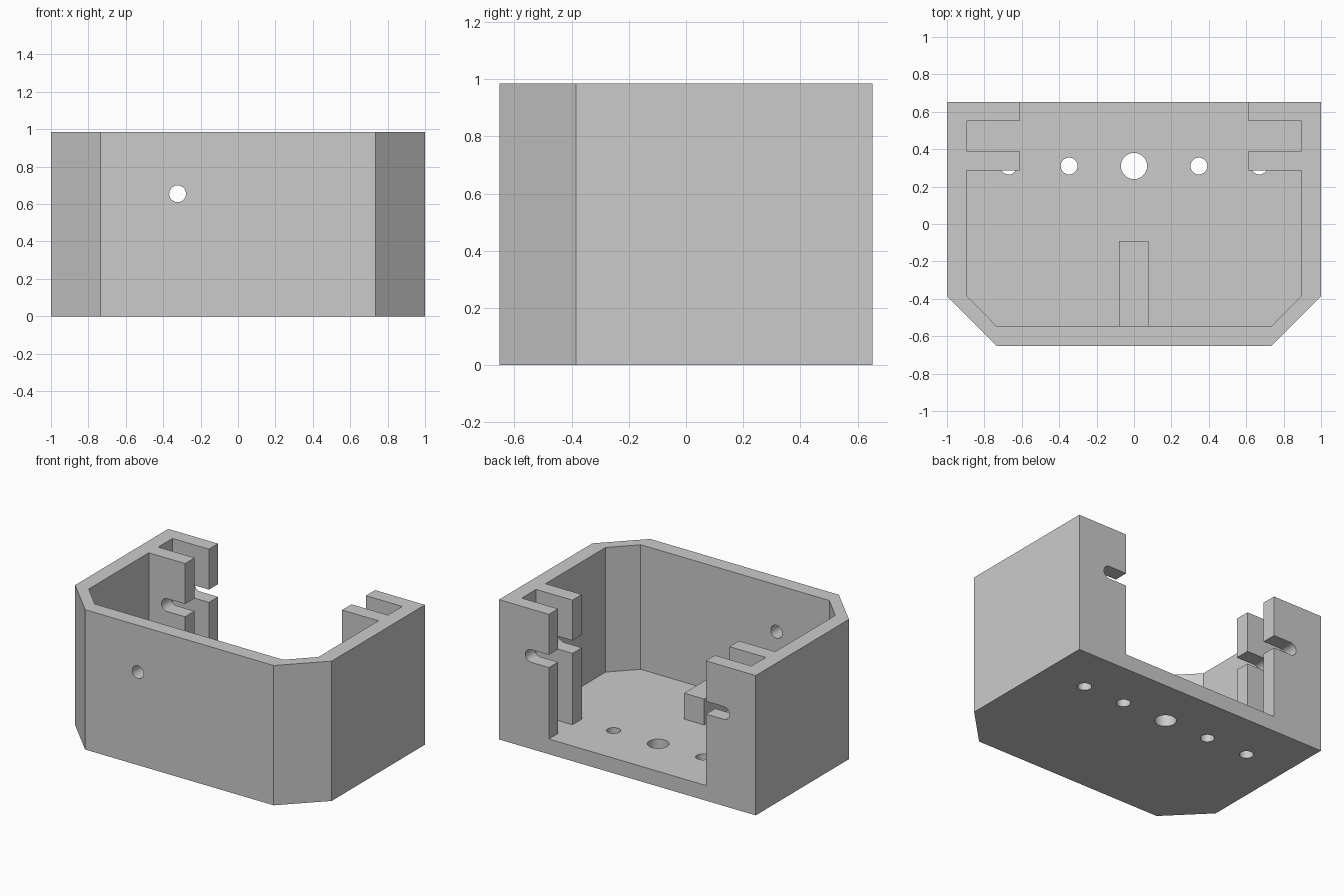
import bpy, bmesh
from math import sin, cos, pi, radians
from mathutils import Matrix

cube = bpy.data.objects.get("Cube")
if cube:
    bpy.data.objects.remove(cube, do_unlink=True)

HEIGHT, FLOOR, HOLE_Z = 0.985, 0.107, 0.655
BACK = 0.652

grey = bpy.data.materials.new("light grey")
grey.use_nodes = True
grey.diffuse_color = (0.6, 0.6, 0.6, 1)
grey.node_tree.nodes["Principled BSDF"].inputs["Base Color"].default_value = (0.6, 0.6, 0.6, 1)


def prism(name, points, start, end, along_y=False):
    """Extrude an outline along z, or an x-z outline along y."""
    bm = bmesh.new()
    face = bm.faces.new([bm.verts.new((a, b, start)) for a, b in points])
    grown = bmesh.ops.extrude_face_region(bm, geom=[face])["geom"]
    tops = [g for g in grown if isinstance(g, bmesh.types.BMVert)]
    bmesh.ops.translate(bm, verts=tops, vec=(0, 0, end - start))
    if along_y:
        swap = Matrix(((1, 0, 0, 0), (0, 0, 1, 0), (0, 1, 0, 0), (0, 0, 0, 1)))
        bmesh.ops.transform(bm, matrix=swap, verts=bm.verts)
    bmesh.ops.recalc_face_normals(bm, faces=bm.faces)
    mesh = bpy.data.meshes.new(name)
    bm.to_mesh(mesh)
    bm.free()
    mesh.materials.append(grey)
    obj = bpy.data.objects.new(name, mesh)
    bpy.context.collection.objects.link(obj)
    return obj


def mirrored(half):
    return half + [(-x, y) for x, y in reversed(half)]


def arc(x, y, r, a0=0, a1=2 * pi, n=32):
    return [(x + r * cos(a0 + (a1 - a0) * i / n), y + r * sin(a0 + (a1 - a0) * i / n))
            for i in range(n)]


def cut(target, cutter):
    cutter.hide_render = True
    mod = target.modifiers.new("cut", "BOOLEAN")
    mod.operation, mod.solver, mod.object = "DIFFERENCE", "EXACT", cutter
    bpy.context.view_layer.objects.active = target
    bpy.ops.object.modifier_apply(modifier=mod.name)
    bpy.data.objects.remove(cutter, do_unlink=True)


# Housing block with chamfered front corners
housing = prism("housing", mirrored([(1, BACK), (1, -0.385), (0.735, -BACK)]), 0, HEIGHT)

# Interior, open at the back, with a channel between the two flanges each side
interior = mirrored([(0.612, 0.8), (0.612, 0.55), (0.895, 0.55), (0.895, 0.39),
                     (0.612, 0.39), (0.612, 0.285), (0.895, 0.285),
                     (0.895, -0.383), (0.735, -0.546)])
cut(housing, prism("interior_cutter", interior, FLOOR, 1.2))

# Floor holes
for x, r in ((0, 0.07), (-0.347, 0.045), (0.347, 0.045), (-0.67, 0.045), (0.67, 0.045)):
    cut(housing, prism("floor_hole_cutter", arc(x, 0.31, r), -0.1, FLOOR + 0.0005))

# Front wall hole
cut(housing, prism("front_hole_cutter", arc(-0.323, HOLE_Z, 0.045), -0.8, -0.4, True))

# Round-ended slots through the flanges
for side in (-1, 1):
    r = 0.045
    outline = [(0.5, HOLE_Z - r)] + arc(0.75, HOLE_Z, r, -pi / 2, pi / 2, 16)
    outline += [(0.75, HOLE_Z + r), (0.5, HOLE_Z + r)]
    cut(housing, prism("slot_cutter", [(side * x, z) for x, z in outline], 0.2, 0.8, True))

# Support block on the floor against the front wall
block = prism("support_block", [(-0.079, -0.56), (0.077, -0.56), (0.077, -0.09), (-0.079, -0.09)],
              FLOOR - 0.02, 0.29)

# Smooth hole walls, sharp edges
bpy.ops.object.select_all(action="DESELECT")
housing.select_set(True)
bpy.context.view_layer.objects.active = housing
bpy.ops.object.shade_smooth_by_angle(angle=radians(30))
